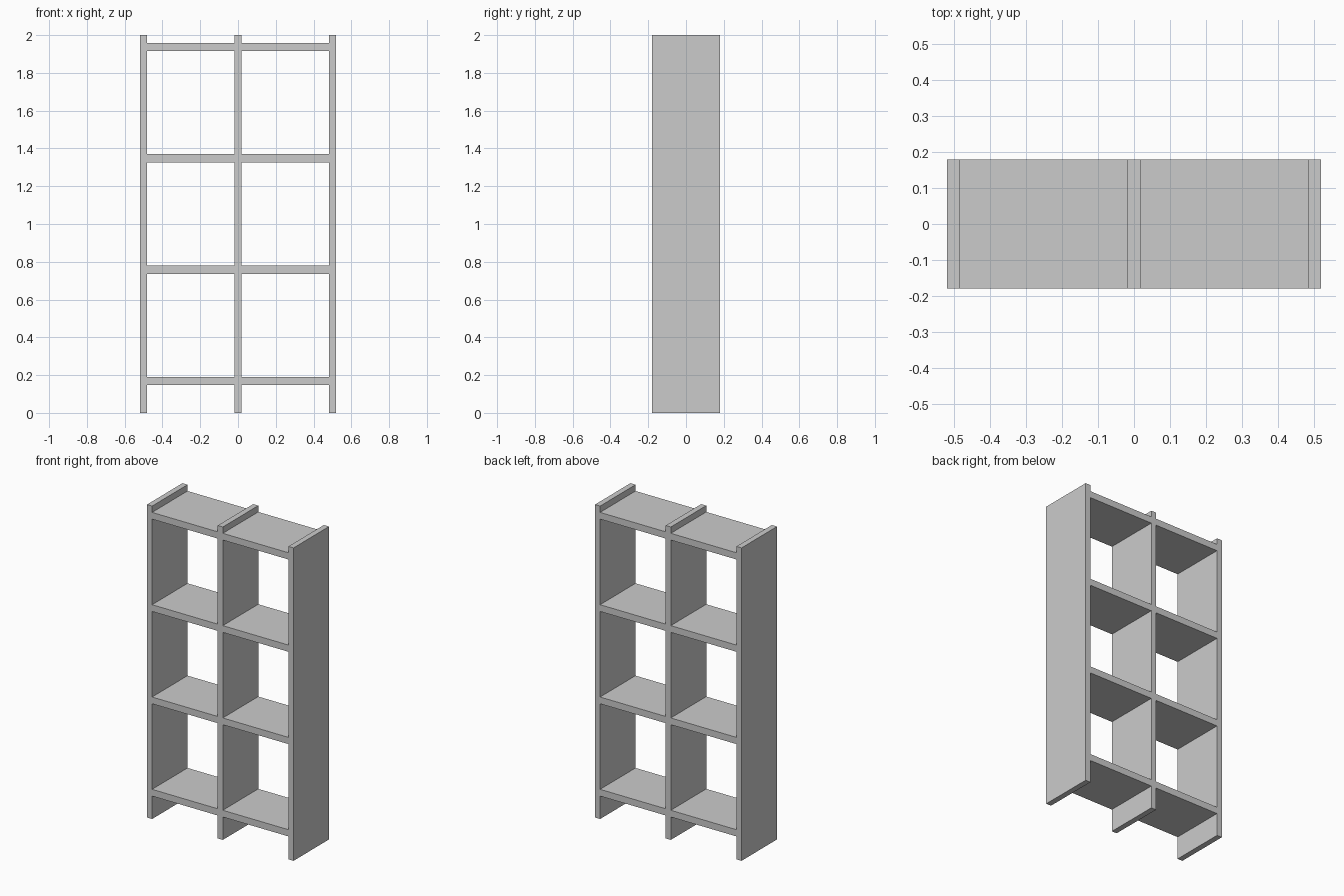
import bpy

if "Cube" in bpy.data.objects:
    bpy.data.objects.remove(bpy.data.objects["Cube"])

DEPTH = 0.358      # y extent
HEIGHT = 2.0
SPACING = 0.5      # distance between upright centres
POST = 0.036       # upright thickness
SHELF = 0.043      # shelf thickness


def box(name, size, centre):
    bpy.ops.mesh.primitive_cube_add(size=1, location=centre)
    ob = bpy.context.object
    ob.name = name
    ob.scale = size
    bpy.ops.object.transform_apply(location=False, rotation=False, scale=True)
    return ob


# Three full-height upright panels
for name, x in (("left", -SPACING), ("middle", 0), ("right", SPACING)):
    box(f"{name}_upright", (POST, DEPTH, HEIGHT), (x, 0, HEIGHT / 2))

# Four levels of shelf boards fitted between the uprights
for level in range(4):
    z = 0.168 + level * 0.59
    for name, side in (("left", -1), ("right", 1)):
        box(f"{name}_shelf_{level + 1}", (SPACING - POST, DEPTH, SHELF),
            (side * SPACING / 2, 0, z))
